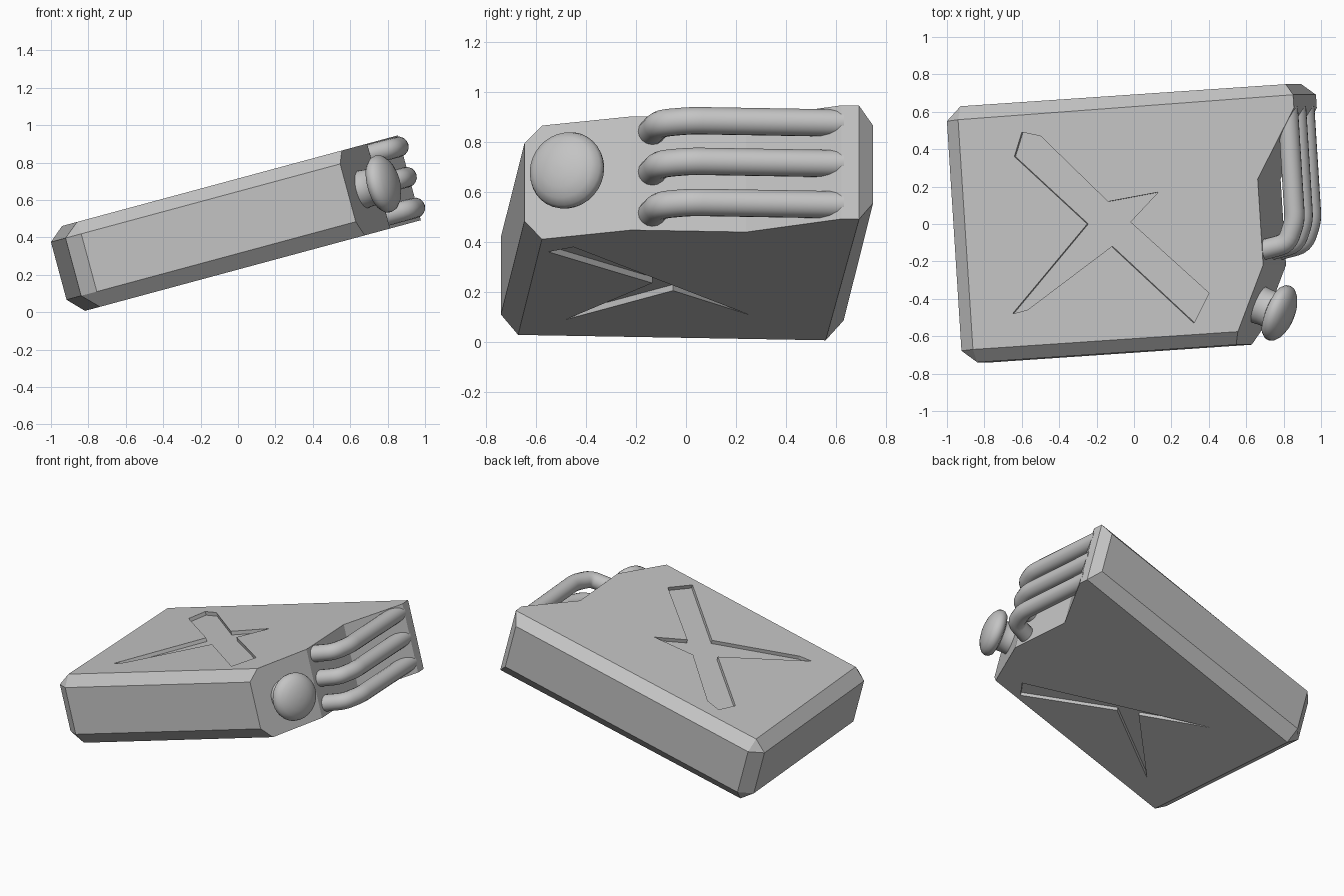
import bpy, bmesh, math
from mathutils import Matrix, Vector

cube = bpy.data.objects.get("Cube")
if cube:
    bpy.data.objects.remove(cube, do_unlink=True)

# The can lies on its broad side, yawed a little and propped up at the spout end
POSE = Matrix.Rotation(math.radians(-15.1), 4, 'Y') @ Matrix.Rotation(math.radians(3.75), 4, 'Z')
LOW, HIGH = 0.22, 0.69          # broad faces
BEV_LOW, BEV_HIGH = 0.303, 0.623  # inner limits of the edge chamfers

grey = bpy.data.materials.new("metal_grey")
grey.use_nodes = True
colour = (0.55, 0.55, 0.55, 1)
grey.diffuse_color = colour
grey.node_tree.nodes["Principled BSDF"].inputs["Base Color"].default_value = colour


def finish(bm, name, smooth=False):
    bmesh.ops.remove_doubles(bm, verts=bm.verts, dist=0.0005)
    bmesh.ops.recalc_face_normals(bm, faces=bm.faces)
    mesh = bpy.data.meshes.new(name)
    bm.to_mesh(mesh)
    bm.free()
    mesh.materials.append(grey)
    mesh.transform(POSE)
    obj = bpy.data.objects.new(name, mesh)
    bpy.context.collection.objects.link(obj)
    if smooth:
        activate(obj)
        bpy.ops.object.shade_smooth_by_angle(angle=math.radians(40))
    return obj


def activate(obj):
    bpy.ops.object.select_all(action='DESELECT')
    obj.select_set(True)
    bpy.context.view_layer.objects.active = obj


def loft(rings, closed_caps=True):
    """Join equal-length rings of points into a skin."""
    bm = bmesh.new()
    rows = [[bm.verts.new(p) for p in ring] for ring in rings]
    n = len(rows[0])
    for a, b in zip(rows, rows[1:]):
        for i in range(n):
            j = (i + 1) % n
            bm.faces.new((a[i], a[j], b[j], b[i]))
    if closed_caps:
        bm.faces.new(rows[0])
        bm.faces.new(rows[-1])
    return bm


def level(outline, w):
    return [Vector((u, v, w)) for u, v in outline]


# Body: chamfered slab with a slanted spout corner and a handle recess
recess = [(0.885, -0.278), (0.885, 0.183), (1.11, 0.55), (1.11, 0.62)]
side = [(-0.83, -0.625), (-0.747, -0.692), (0.69, -0.692), *recess,
        (1.055, 0.68), (-0.75, 0.68), (-0.83, 0.605)]
front_left, back_left = (-0.748, -0.623), (-0.75, 0.608)
face = [front_left, front_left, (0.722, -0.624), *recess,
        recess[-1], back_left, back_left]
body = finish(loft([level(face, LOW), level(side, BEV_LOW),
                    level(side, BEV_HIGH), level(face, HIGH)]), "can_body")

# Stamped cross on both broad faces
upper_cross = [(-0.402, 0.518), (-0.30, 0.491), (0.049, 0.117), (0.331, 0.149),
               (0.166, 0), (0.576, -0.408), (0.482, -0.563), (0.054, -0.124),
               (-0.433, -0.432), (-0.517, -0.447), (-0.073, 0.005), (-0.452, 0.391)]
lower_cross = [(0.53, -0.586), (0.61, -0.49), (-0.376, 0.275), (-0.03, -0.05),
               (-0.5, -0.448), (0.08, -0.14)]
DEPTH = 0.025
for outline, w in ((upper_cross, HIGH), (lower_cross, LOW)):
    cutter = finish(loft([level(outline, w - DEPTH), level(outline, w + DEPTH)]), "cross_cutter")
    cutter.hide_render = True
    activate(body)
    mod = body.modifiers.new("stamp", 'BOOLEAN')
    mod.operation = 'DIFFERENCE'
    mod.solver = 'EXACT'
    mod.object = cutter
    bpy.ops.object.modifier_apply(modifier=mod.name)
    bpy.data.objects.remove(cutter, do_unlink=True)


def rounded_path(points, radius, steps=4):
    """Replace the inner corners of a path by short arcs."""
    out = [points[0]]
    for a, b, c in zip(points, points[1:], points[2:]):
        p, q = b + (a - b).normalized() * radius, b + (c - b).normalized() * radius
        for k in range(steps + 1):
            t = k / steps
            out.append(p * (1 - t) ** 2 + b * 2 * t * (1 - t) + q * t * t)
    return out + [points[-1]]


# Three parallel tubular handles
TUBE, SIDES = 0.055, 16
handle_path = [(1.06, 0.56), (1.06, -0.05), (1.01, -0.17), (0.85, -0.20)]
for name, w in (("upper_handle", 0.63), ("middle_handle", 0.462), ("lower_handle", 0.292)):
    path = rounded_path(level(handle_path, w), 0.045)
    rings = []
    for i, p in enumerate(path):
        along = (path[min(i + 1, len(path) - 1)] - path[max(i - 1, 0)]).normalized()
        across = along.cross(Vector((0, 0, 1)))
        rings.append([p + TUBE * (across * math.cos(t) + Vector((0, 0, 1)) * math.sin(t))
                      for t in (math.tau * k / SIDES for k in range(SIDES))])
    finish(loft(rings), name, smooth=True)

# Spout neck and domed cap, turned about the normal of the slanted corner
slant_a, slant_b = Vector((0.69, -0.692, 0)), Vector((0.885, -0.278, 0))
tangent = (slant_b - slant_a).normalized()
axis = Vector((tangent.y, -tangent.x, 0))
base = (slant_a + slant_b) / 2 + Vector((0, 0, 0.46))


def turned(profile, name, segments=32):
    rings = [[base + axis * d + r * (tangent * math.cos(t) + Vector((0, 0, 1)) * math.sin(t))
              for t in (math.tau * k / segments for k in range(segments))]
             for r, d in profile]
    return finish(loft(rings), name, smooth=True)


turned([(0.105, -0.02), (0.1, 0.03), (0.1, 0.07), (0.11, 0.09)], "spout_neck")
turned([(0.1, 0.07), (0.135, 0.08), (0.153, 0.1), (0.157, 0.12), (0.15, 0.142),
        (0.125, 0.165), (0.085, 0.183), (0.04, 0.192), (0.005, 0.194)], "spout_cap")
